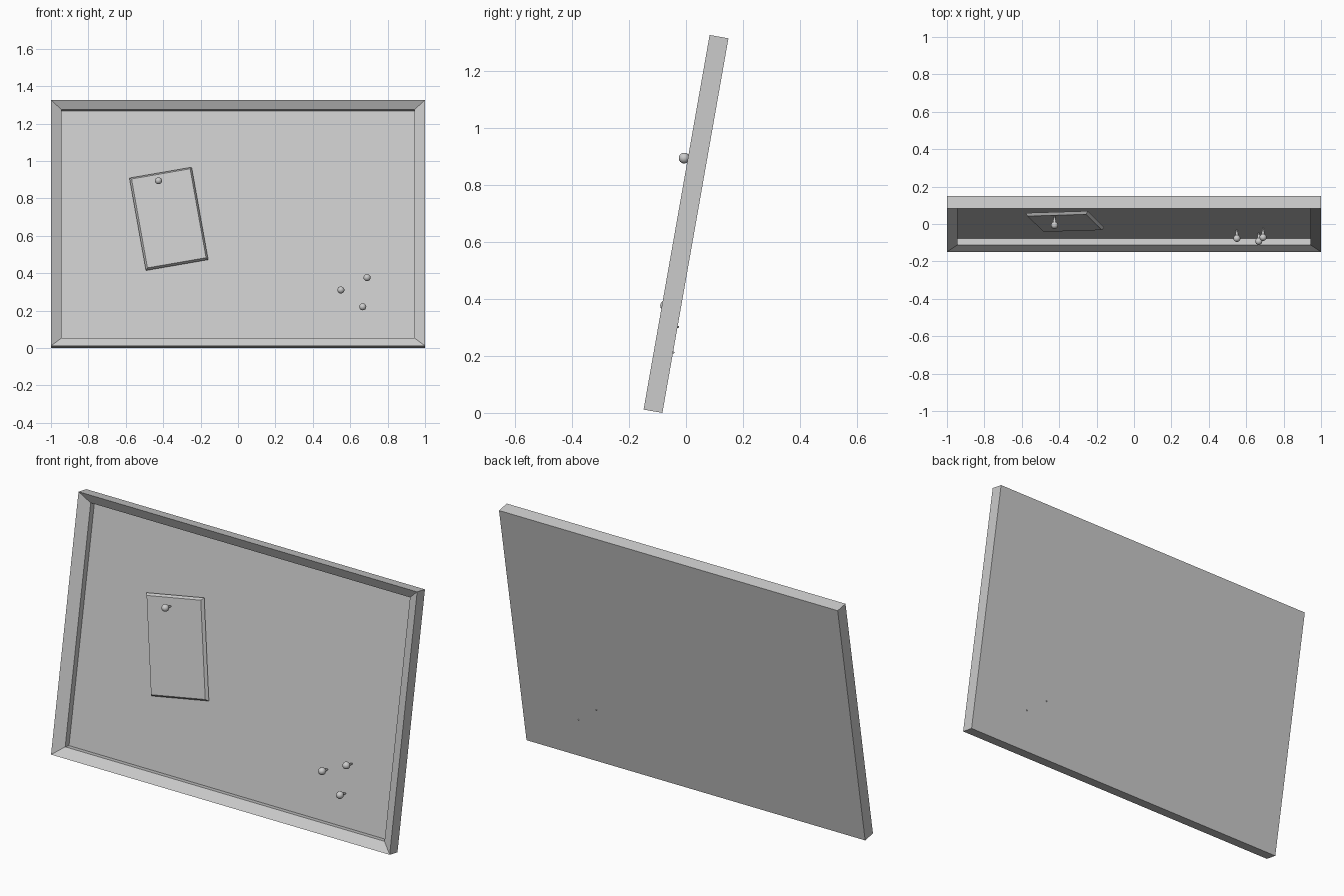
import bpy, bmesh, math
from mathutils import Matrix, Vector

if "Cube" in bpy.data.objects:
    bpy.data.objects.remove(bpy.data.objects["Cube"])

TILT = math.radians(10)
L, T = 1.335, 0.067          # board height and depth along its own plane

# Local frame: x right, y up the board, z out of its front; origin at back bottom edge
S, C = math.sin(TILT), math.cos(TILT)
BOARD = Matrix(((1, 0, 0, 0),
                (0, S, -C, -(L * S - T * C) / 2),
                (0, C, S, 0),
                (0, 0, 0, 1)))


def finish(name, bm, matrix, smooth=False):
    bmesh.ops.recalc_face_normals(bm, faces=bm.faces[:])
    mesh = bpy.data.meshes.new(name)
    bm.to_mesh(mesh)
    bm.free()
    ob = bpy.data.objects.new(name, mesh)
    ob.matrix_world = matrix
    bpy.context.collection.objects.link(ob)
    if smooth:
        bpy.ops.object.select_all(action='DESELECT')
        ob.select_set(True)
        bpy.context.view_layer.objects.active = ob
        bpy.ops.object.shade_smooth_by_angle(angle=math.radians(40))
    return ob


def stacked_rects(name, rects, matrix):
    """Solid skinned over centred rectangles (half width, half height, depth)."""
    bm = bmesh.new()
    rings = [[bm.verts.new((sx * w, sy * h, d))
              for sx, sy in ((-1, -1), (1, -1), (1, 1), (-1, 1))]
             for w, h, d in rects]
    for a, b in zip(rings, rings[1:]):
        for i in range(4):
            j = (i + 1) % 4
            bm.faces.new((a[i], a[j], b[j], b[i]))
    bm.faces.new(rings[0])
    bm.faces.new(rings[-1])
    return finish(name, bm, matrix)


def lathe(name, profile, matrix, steps=16):
    bm = bmesh.new()
    verts = [bm.verts.new((r, 0, h)) for r, h in profile]
    edges = [bm.edges.new(p) for p in zip(verts, verts[1:])]
    bmesh.ops.spin(bm, geom=verts + edges, cent=(0, 0, 0), axis=(0, 0, 1),
                   angle=2 * math.pi, steps=steps, use_duplicate=False)
    bmesh.ops.remove_doubles(bm, verts=bm.verts[:], dist=1e-5)
    return finish(name, bm, matrix, smooth=True)


# Board with mitred, inward sloping frame
hw, hh = 0.943, L / 2 - 0.048
stacked_rects("framed_board",
              [(1, L / 2, 0), (1, L / 2, T), (hw, hh, 0.037), (hw, hh, 0.004)],
              BOARD @ Matrix.Translation((0, L / 2, 0)))

# Pinned note with slanted edges
stacked_rects("note",
              [(0.169, 0.255, 0.018), (0.159, 0.245, 0.034)],
              BOARD @ Matrix.Translation((-0.37, 0.698, 0)) @ Matrix.Rotation(TILT, 4, 'Z'))

# Ball-headed pins: tapered stem, then a round head
R, H = 0.019, 0.046
PIN = [(0, -0.007), (0.003, -0.006), (0.009, H - 0.0167)]
PIN += [(R * math.sin(a), H - R * math.cos(a))
        for a in (math.radians(k) for k in range(50, 171, 20))]
PIN.append((0, H + R))
for i, (x, u, d) in enumerate([(-0.425, 0.894, 0.034), (0.69, 0.3725, 0.008),
                               (0.55, 0.3066, 0.002), (0.667, 0.215, 0.002)]):
    lathe(f"pin_{i + 1}", PIN, BOARD @ Matrix.Translation((x, u, d)))
